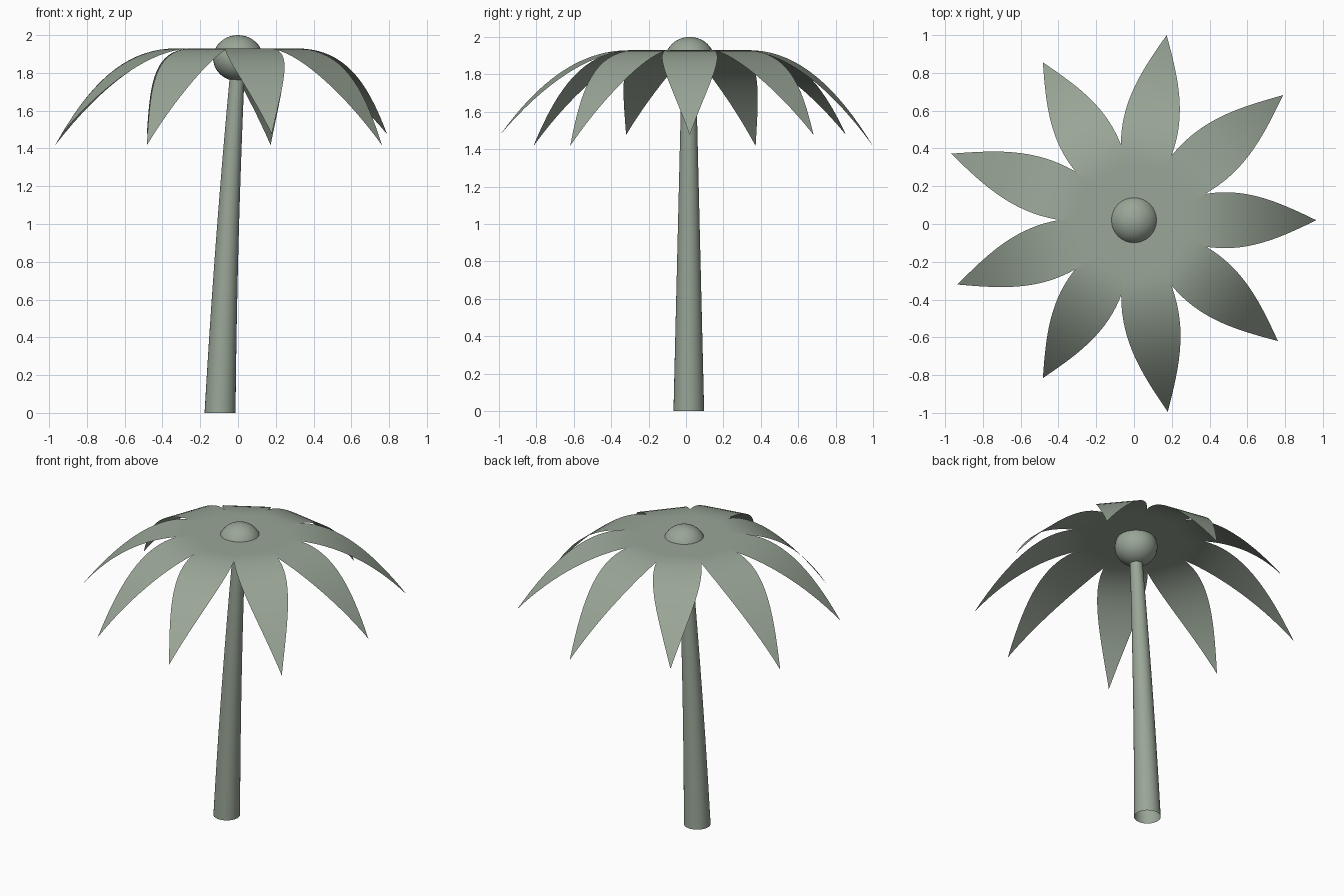
import bpy
import bmesh
from math import sin, cos, pi, tau, radians

cube = bpy.data.objects.get("Cube")
if cube:
    bpy.data.objects.remove(cube, do_unlink=True)

# Single sage green colour
SAGE = (0.32, 0.38, 0.31, 1.0)
sage = bpy.data.materials.new("sage_green")
sage.use_nodes = True
sage.diffuse_color = SAGE
sage.node_tree.nodes["Principled BSDF"].inputs["Base Color"].default_value = SAGE

CROWN_Y = 0.02


def finish(name, bm):
    """Turn a bmesh into a smooth, coloured object."""
    mesh = bpy.data.meshes.new(name)
    bm.to_mesh(mesh)
    bm.free()
    mesh.materials.append(sage)
    for poly in mesh.polygons:
        poly.use_smooth = True
    obj = bpy.data.objects.new(name, mesh)
    bpy.context.collection.objects.link(obj)
    return obj


def loft(name, point, rows, cols):
    """Sweep a surface through point(u, v) with u, v from 0 to 1."""
    bm = bmesh.new()
    grid = [[bm.verts.new(point(i / rows, j / cols)) for j in range(cols + 1)]
            for i in range(rows + 1)]
    for a, b in zip(grid, grid[1:]):
        for j in range(cols):
            bm.faces.new((a[j], a[j + 1], b[j + 1], b[j]))
    bmesh.ops.remove_doubles(bm, verts=bm.verts, dist=1e-5)
    return finish(name, bm)


# Trunk: tapered open tube that bows gently towards the crown
def trunk_point(u, v):
    radius = 0.082 - 0.044 * u
    centre = -0.095 + 0.06 * u + 0.033 * u * u
    return (centre + radius * cos(tau * v),
            0.015 + radius * sin(tau * v), 1.82 * u)


loft("trunk", trunk_point, 16, 32)

# Crown knob
bm = bmesh.new()
bmesh.ops.create_uvsphere(bm, u_segments=32, v_segments=20, radius=0.132)
knob = finish("crown_knob", bm)
knob.scale = (1, 1, 0.925)
knob.location = (0, CROWN_Y, 1.878)


# Fronds: flat near the crown, arching down to a pointed tip
def frond(index, length, tip_height):
    angle = radians(40 * index)
    top = 1.929 + 0.0003 * (index % 3)

    def point(u, v):
        side = 0.148 * sin(pi * u) * (2 * v - 1)
        droop = (max(0, u - 0.3) / 0.7) ** 2
        along = length * u
        return (along * cos(angle) - side * sin(angle),
                CROWN_Y + along * sin(angle) + side * cos(angle),
                top - (top - tip_height) * droop)

    loft(f"frond_{index + 1}", point, 24, 6)


HIGH, LOW = 1.476, 1.417
lengths = (0.965, 1.03, 0.995)
tips = (HIGH, HIGH, LOW, HIGH, LOW, HIGH, LOW, HIGH, LOW)
for i, tip in enumerate(tips):
    frond(i, lengths[i % 3], tip)
